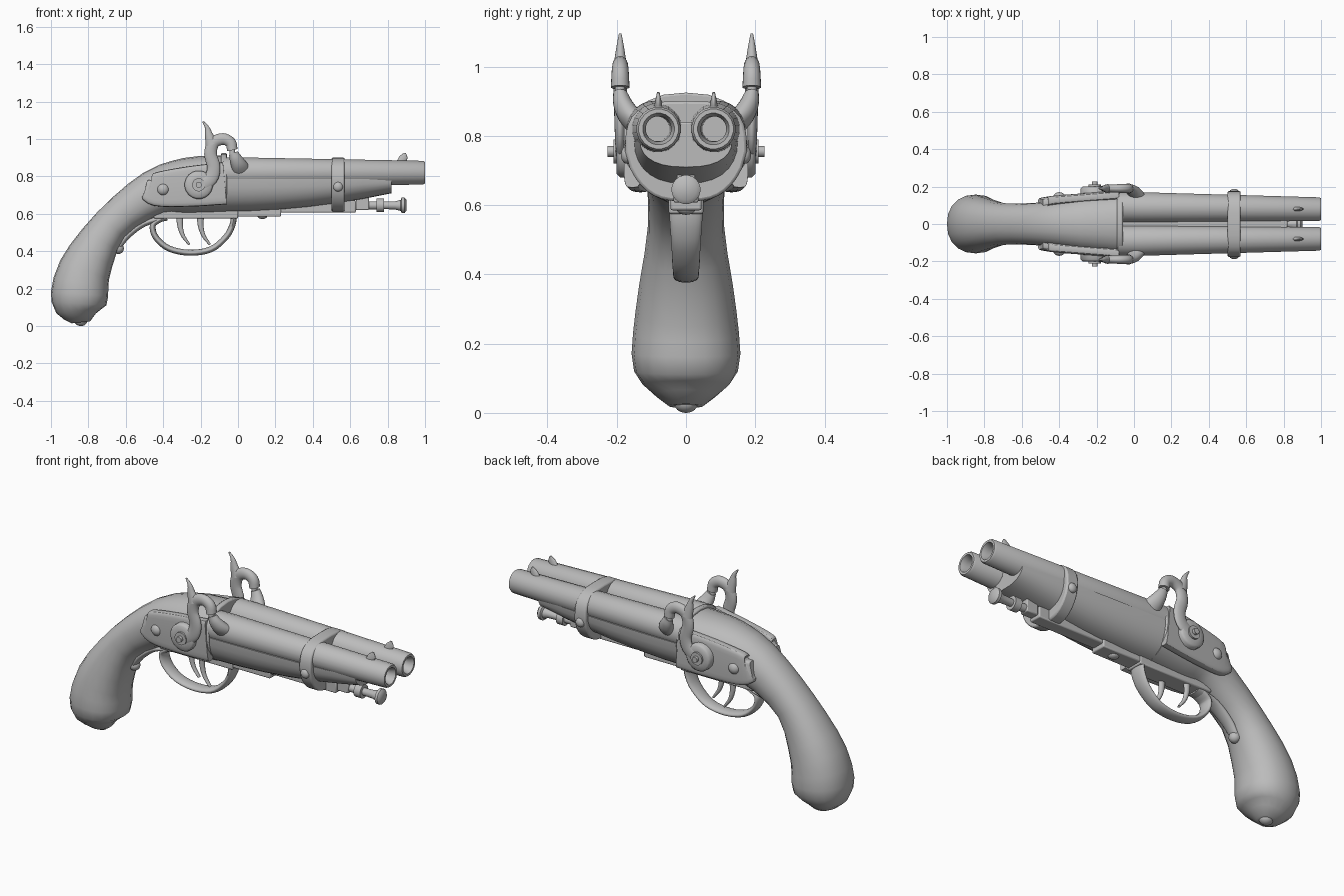
import bpy
import bmesh
from math import cos, sin, pi, copysign, radians
from mathutils import Vector

if "Cube" in bpy.data.objects:
    bpy.data.objects.remove(bpy.data.objects["Cube"])

grey = bpy.data.materials.new("plain_grey")
grey.use_nodes = True
colour = (.5, .5, .5, 1)
grey.diffuse_color = colour
grey.node_tree.nodes["Principled BSDF"].inputs["Base Color"].default_value = colour

X, Y, Z = Vector((1, 0, 0)), Vector((0, 1, 0)), Vector((0, 0, 1))
parts = []


def loft(name, rings, bevel=0):
    """Skin a list of equal rings and cap both ends."""
    bm = bmesh.new()
    loops = [[bm.verts.new(point) for point in ring] for ring in rings]
    for lower, upper in zip(loops, loops[1:]):
        for i in range(len(lower)):
            bm.faces.new((lower[i - 1], lower[i], upper[i], upper[i - 1]))
    bm.faces.new(loops[0])
    bm.faces.new(loops[-1])
    bmesh.ops.recalc_face_normals(bm, faces=bm.faces)
    mesh = bpy.data.meshes.new(name)
    bm.to_mesh(mesh)
    bm.free()
    mesh.materials.append(grey)
    part = bpy.data.objects.new(name, mesh)
    bpy.context.collection.objects.link(part)
    if bevel:
        modifier = part.modifiers.new("soft_edge", "BEVEL")
        modifier.width, modifier.segments = bevel, 2
        modifier.limit_method = "ANGLE"
    parts.append(part)


def oval(centre, u, v, power=1.0, count=20):
    """Superellipse around a centre with half axes u and v."""
    ring = []
    for i in range(count):
        p, q = cos(2 * pi * i / count), sin(2 * pi * i / count)
        ring.append(centre + u * copysign(abs(p) ** power, p)
                    + v * copysign(abs(q) ** power, q))
    return ring


def spline(values, t):
    """Smooth value at t between the first and last of the values."""
    last = len(values) - 1
    i = min(int(t * last), last - 1)
    f = t * last - i
    b, c = values[i], values[i + 1]
    a = values[i - 1] if i else 2 * b - c
    d = values[i + 2] if i + 2 <= last else 2 * c - b
    return b + (c - a) * f / 2 + (a - b * 2.5 + c * 2 - d / 2) * f ** 2 \
        + ((b - c) * 3 + d - a) * f ** 3 / 2


def sweep(name, path, thick, wide, y=(0, 0), side=1, power=1.0, steps=4, bevel=0):
    """Bar along (x, z) points; thickness, width and y vary along it."""
    path = [Vector((x, 0, z)) for x, z in path]
    count = (len(path) - 1) * steps
    rings = []
    for i in range(count + 1):
        t = i / count
        run = spline(path, min(t + .01, 1)) - spline(path, max(t - .01, 0))
        across = run.cross(Y).normalized()
        centre = spline(path, t) + Y * side * spline(y, t)
        rings.append(oval(centre, across * spline(thick, t), Y * spline(wide, t), power))
    loft(name, rings, bevel)


def turned(name, centre, axis, profile):
    """Round part from (distance along axis, radius) pairs."""
    u = axis.orthogonal().normalized()
    v = axis.cross(u).normalized()
    loft(name, [oval(Vector(centre) + axis * d, u * r, v * r) for d, r in profile])


def dome(name, centre, axis, radius, height):
    """Rounded screw head with a short shank below it."""
    angles = [pi / 2 * i / 6 for i in range(6)] + [pi / 2.05]
    cap = [(height * sin(a), radius * cos(a)) for a in angles]
    turned(name, centre, axis, [(-height, radius)] + cap)


def box(name, start, end, half_width, low, high):
    corners = [(-half_width, low), (half_width, low), (half_width, high), (-half_width, high)]
    loft(name, [[Vector((x, y, z)) for y, z in corners] for x in (start, end)], bevel=.006)


# Grip and rear stock in one curve
sweep("grip_stock",
      [(-.84, .02), (-.85, .12), (-.82, .3), (-.68, .54), (-.45, .71), (-.27, .75), (-.07, .76)],
      thick=(.05, .147, .14, .1, .123, .15, .153),
      wide=(.05, .15, .145, .11, .12, .15, .17), power=.9, steps=3)
dome("butt_knob", (-.84, 0, .03), -Z, radius=.036, height=.03)

# Breech collar
loft("breech_collar", [oval(Vector((x, 0, .775)), Z * .15, Y * .177, .85) for x in (-.09, -.06)],
     bevel=.006)

# Fore stock: flat top, rounded belly, tapering forward
fore_rings = []
for step in range(7):
    t = step / 6
    width, depth = .168 - .035 * t * t, .175 - .1 * t * t
    arc = [pi * i / 14 for i in range(15)]
    fore_rings.append([Vector((-.08 + .9 * t, width * copysign(abs(cos(a)) ** .8, cos(a)),
                               .785 - depth * abs(sin(a)) ** .9)) for a in arc])
loft("fore_stock", fore_rings)

# Barrel band, narrower underneath
band_rings = []
for x in (.5, .57):
    ring = oval(Vector((x, 0, .756)), Y * .176, Z * .145, power=.65, count=32)
    for point in ring:
        point.y *= 1 - 2 * max(0, .74 - point.z)
    band_rings.append(ring)
loft("barrel_band", band_rings, bevel=.008)
box("barrel_rib", -.06, .82, half_width=.025, low=.77, high=.84)

for side, label in ((1, "left_"), (-1, "right_")):
    outward = Y * side

    # Barrel with an open bore, and its sight
    turned(label + "barrel", (-.08, side * .09, .82), X - outward * .01,
           [(0, .082), (.12, .082), (1.07, .064), (1.08, .058), (1.08, .046), (1.05, .037), (.7, .036)])
    sweep(label + "sight", [(.865, .87), (.885, .9), (.893, .925)],
          thick=(.02, .022, .006), wide=(.014, .004), y=(.08, .08), side=side)

    # Lock plate follows the widening stock
    sweep(label + "lock_plate", [(-.495, .74), (-.45, .73), (-.27, .745), (-.07, .763)],
          thick=(.04, .087, .107, .113), wide=(.025, .025), y=(.108, .155),
          side=side, power=.4, bevel=.004)
    dome(label + "plate_screw", (-.4, side * .145, .73), outward, radius=.032, height=.025)
    dome(label + "band_screw", (.535, side * .17, .745), outward, radius=.026, height=.018)

    # Bolster horn and nipple
    sweep(label + "bolster", [(.03, .81), (.01, .85), (-.01, .89), (-.025, .925)],
          thick=(.055, .025), wide=(.05, .02), y=(.11, .155, .18, .19), side=side)
    turned(label + "nipple", (-.03, side * .19, .91), Z, [(0, .016), (.04, .014)])

    # Hammer: pivot disc, curved arm, pointed spur
    turned(label + "hammer_disc", (-.21, side * .15, .755), outward,
           [(0, .076), (.04, .076), (.05, .066), (.05, .035), (.06, .035), (.06, .016), (.076, .016)])
    sweep(label + "hammer_arm",
          [(-.2, .75), (-.145, .79), (-.13, .85), (-.147, .92), (-.13, .98), (-.08, 1),
           (-.04, .98), (-.03, .94)],
          thick=(.038, .028), wide=(.013, .027), y=(.19, .19), side=side)
    sweep(label + "hammer_spur", [(-.14, .97), (-.155, 1.02), (-.165, 1.06), (-.188, 1.094)],
          thick=(.034, .022, .012, .004), wide=(.023, .004), y=(.19, .19), side=side)

# Trigger plate, guard and grip strap
box("trigger_plate", -.45, 0, half_width=.05, low=.575, high=.625)
box("guard_tang", -.05, .23, half_width=.045, low=.585, high=.63)
dome("tang_screw", (.13, 0, .59), -Z, radius=.028, height=.018)
sweep("trigger_guard",
      [(-.41, .575), (-.455, .54), (-.44, .475), (-.37, .415), (-.26, .392),
       (-.145, .41), (-.065, .475), (-.03, .54), (-.02, .6)],
      thick=(.016, .016), wide=(.045, .036, .05))
sweep("grip_strap", [(-.38, .58), (-.5, .55), (-.59, .485), (-.64, .42), (-.66, .39)],
      thick=(.016, .018, .01), wide=(.045, .035, .02))
dome("strap_screw", (-.64, 0, .415), (X * .8 - Z * .6), radius=.03, height=.03)

# Two curved triggers side by side
for label, x, y in (("rear_trigger", -.31, .03), ("front_trigger", -.2, -.03)):
    sweep(label, [(x, .6), (x, .54), (x + .015, .485), (x + .05, .435)],
          thick=(.02, .006), wide=(.014, .01), y=(y, y))

# Ramrod with collar and flared head, and its holder
box("ramrod_rail", .2, .63, half_width=.036, low=.607, high=.67)
box("ramrod_thimble", .63, .7, half_width=.026, low=.62, high=.7)
turned("ramrod", (.4, 0, .645), X,
       [(0, .022), (.34, .022), (.34, .037), (.38, .037), (.38, .02), (.44, .022), (.47, .03),
        (.475, .042), (.49, .042), (.5, .03)])

# Smooth shading with sharp edges kept
bpy.ops.object.select_all(action="DESELECT")
for part in parts:
    part.select_set(True)
bpy.context.view_layer.objects.active = parts[0]
bpy.ops.object.shade_smooth_by_angle(angle=radians(48))
